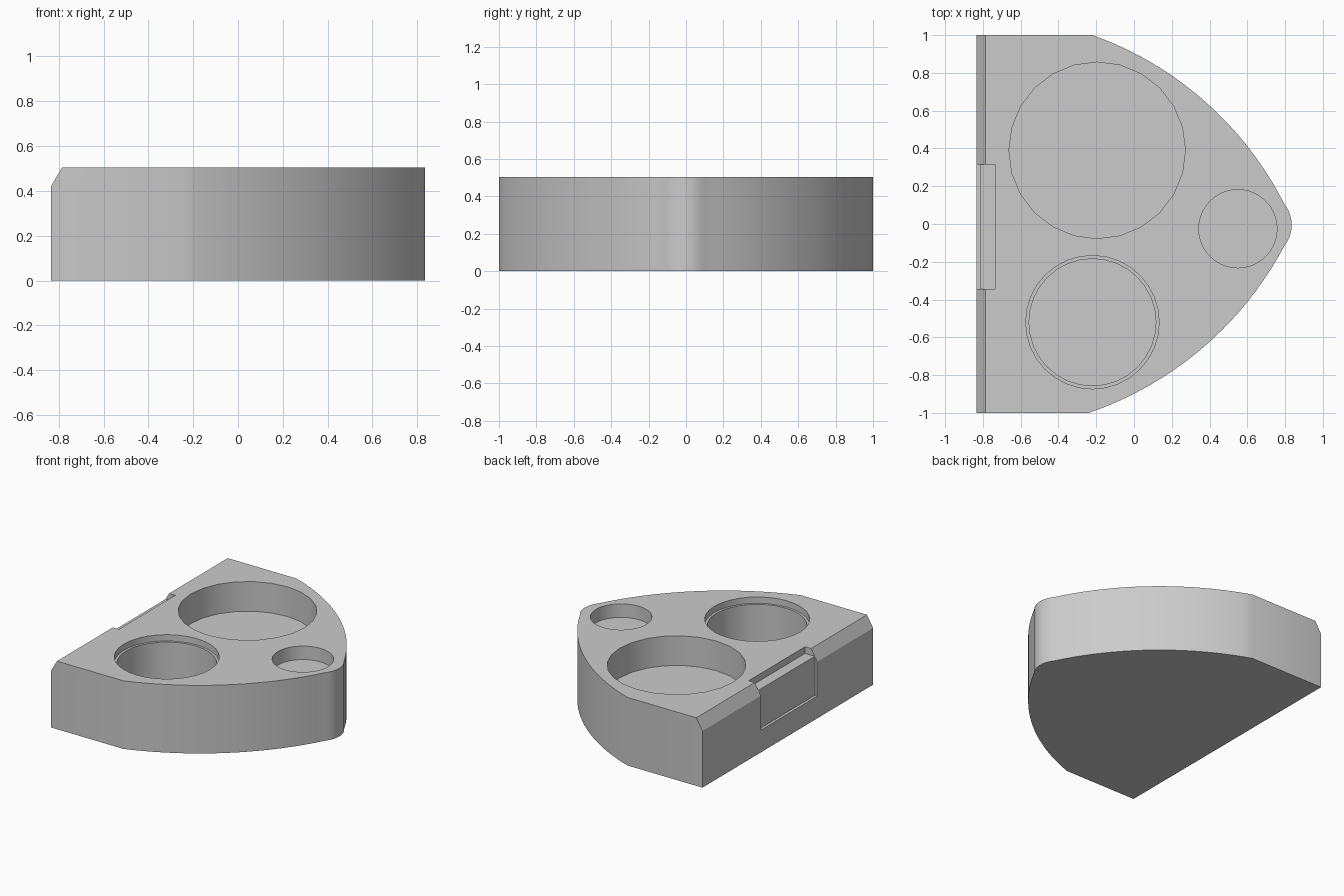
import bpy, bmesh, math
from mathutils import Vector

cube = bpy.data.objects.get("Cube")
if cube:
    bpy.data.objects.remove(cube, do_unlink=True)

HEIGHT = 0.505
BACK = -0.835          # x of the flat wall

grey = bpy.data.materials.new("plain grey")
grey.use_nodes = True
colour = (0.6, 0.6, 0.6, 1)
grey.diffuse_color = colour
grey.node_tree.nodes["Principled BSDF"].inputs["Base Color"].default_value = colour


def arc(start, end, bulge, steps):
    """Points of a circular arc bulging to the right of start -> end."""
    a, b = Vector(start), Vector(end)
    chord = b - a
    half = chord.length / 2
    radius = (half * half + bulge * bulge) / (2 * bulge)
    out = Vector((chord.y, -chord.x)).normalized()
    centre = (a + b) / 2 + out * (bulge - radius)
    sweep = math.asin(half / radius)
    along = chord.normalized()
    angles = [sweep * (2 * i / steps - 1) for i in range(steps + 1)]
    return [centre + radius * (along * math.sin(t) + out * math.cos(t)) for t in angles]


def prism(name, points, offset):
    """Closed solid swept from a 3D polygon along an offset."""
    bm = bmesh.new()
    face = bm.faces.new([bm.verts.new(p) for p in points])
    result = bmesh.ops.extrude_face_region(bm, geom=[face], use_keep_orig=True)
    moved = [v for v in result["geom"] if isinstance(v, bmesh.types.BMVert)]
    bmesh.ops.translate(bm, vec=offset, verts=moved)
    bmesh.ops.recalc_face_normals(bm, faces=bm.faces)
    mesh = bpy.data.meshes.new(name)
    bm.to_mesh(mesh)
    bm.free()
    mesh.materials.append(grey)
    obj = bpy.data.objects.new(name, mesh)
    bpy.context.collection.objects.link(obj)
    return obj


def well(name, x, y, radius, depth, sides):
    ring = [(x + radius * math.cos(math.tau * i / sides),
             y + radius * math.sin(math.tau * i / sides),
             HEIGHT - depth) for i in range(sides)]
    return prism(name, ring, (0, 0, depth + 0.1))


def side_cut(name, profile, y0, y1):
    return prism(name, [(x, y0, z) for x, z in profile], (0, y1 - y0, 0))


# Tray body: flat wall, short straight sides, curved sides and rounded nose
lower = arc((-0.24, -1), (0.796, -0.116), 0.13, 20)
nose = arc((0.796, -0.116), (0.796, 0.106), 0.039, 10)
upper = arc((0.796, 0.106), (-0.22, 1), 0.13, 20)
outline = [(BACK, -1)] + [tuple(p) for p in lower + nose[1:-1] + upper] + [(BACK, 1)]
body = prism("tray_body", [(x, y, 0) for x, y in outline], (0, 0, HEIGHT))

# Cutters: three round wells, one with a rim step, the chamfer and the wall notch
cutters = [
    well("large_well", -0.195, 0.39, 0.467, 0.22, 24),
    well("medium_well", -0.22, -0.52, 0.336, 0.42, 32),
    well("medium_rim_step", -0.22, -0.52, 0.353, 0.047, 32),
    well("small_well", 0.55, -0.025, 0.207, 0.10, 40),
    side_cut("wall_chamfer", [(BACK, 0.42), (BACK + 0.05, HEIGHT),
                              (BACK + 0.05, 0.7), (-1, 0.7), (-1, 0.42)][:1]
             + [(BACK + 0.1, 0.59), (-1, 0.59), (-1, 0.42)], -1.1, 1.1),
    side_cut("wall_notch", [(-1, 0.165), (-0.815, 0.165), (-0.815, 0.455),
                            (-0.735, 0.455), (-0.735, 0.6), (-1, 0.6)], -0.345, 0.315),
]

bpy.ops.object.select_all(action="DESELECT")
bpy.context.view_layer.objects.active = body
body.select_set(True)
for cutter in cutters:
    cutter.hide_render = True
    cut = body.modifiers.new(cutter.name, "BOOLEAN")
    cut.operation = "DIFFERENCE"
    cut.solver = "EXACT"
    cut.object = cutter
    bpy.ops.object.modifier_apply(modifier=cut.name)
    bpy.data.objects.remove(cutter, do_unlink=True)

# Smooth the curved walls, keep rims and corners crisp
bpy.ops.object.shade_smooth_by_angle(angle=math.radians(30))
